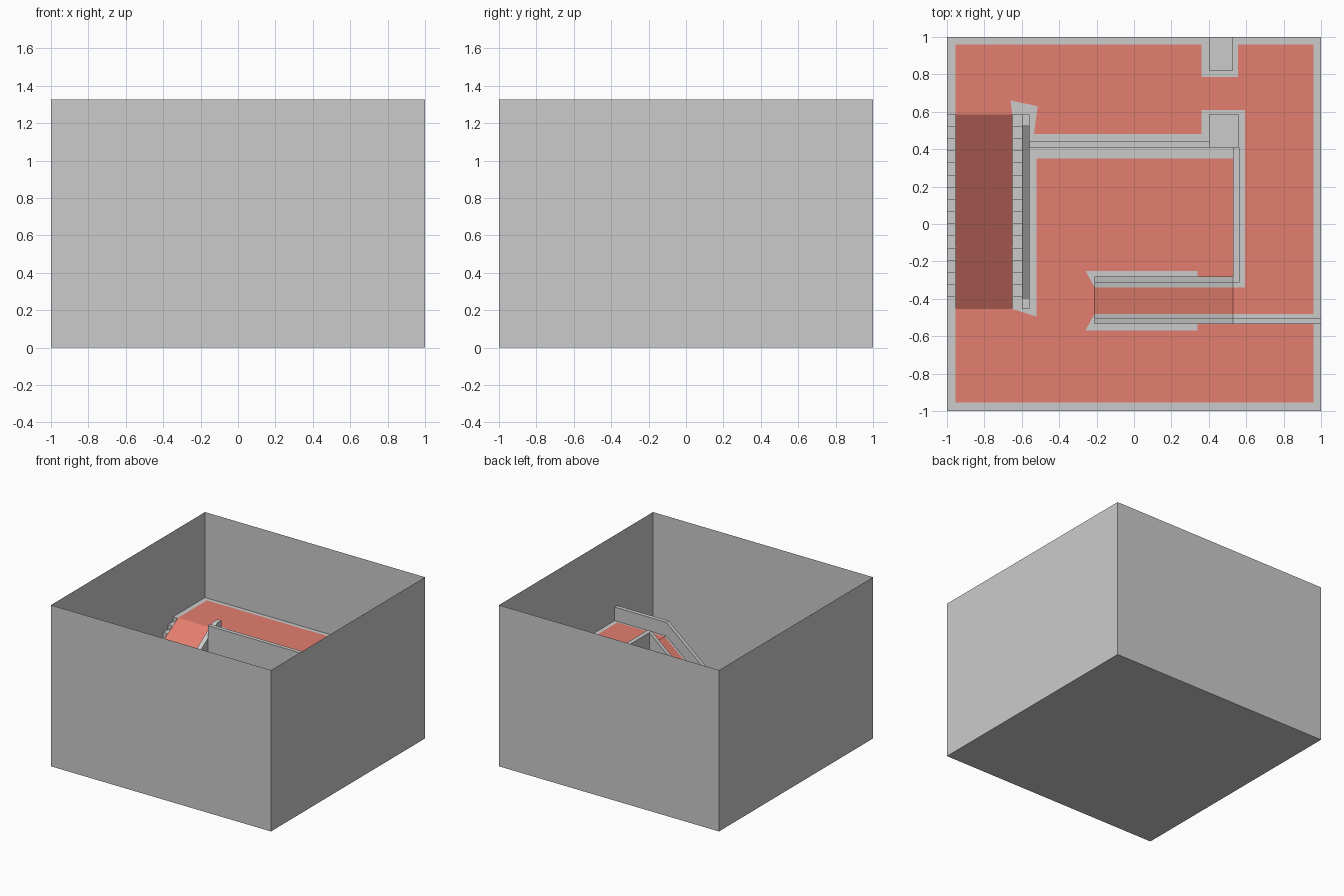
import bpy
import bmesh

if "Cube" in bpy.data.objects:
    bpy.data.objects.remove(bpy.data.objects["Cube"])


def material(name, color):
    m = bpy.data.materials.new(name)
    m.diffuse_color = (*color, 1)
    m.use_nodes = True
    m.node_tree.nodes["Principled BSDF"].inputs["Base Color"].default_value = m.diffuse_color
    return m


GREY = material("plaster grey", (0.60, 0.60, 0.60))
RED = material("carpet red", (0.78, 0.21, 0.16))

H = 1.325      # outer wall height
UP = 0.623     # upper floor level
RAIL = 0.735   # parapet top
LIFT = 0.004   # carpet height above its floor


def finish(name, bm, mat, solid=True):
    if solid:
        bmesh.ops.recalc_face_normals(bm, faces=bm.faces)
    mesh = bpy.data.meshes.new(name)
    bm.to_mesh(mesh)
    bm.free()
    mesh.materials.append(mat)
    ob = bpy.data.objects.new(name, mesh)
    bpy.context.collection.objects.link(ob)
    return ob


def flat(name, pts, z, mat):
    """Horizontal polygon facing up."""
    bm = bmesh.new()
    f = bm.faces.new([bm.verts.new((x, y, z)) for x, y in pts])
    f.normal_update()
    if f.normal.z < 0:
        f.normal_flip()
    return finish(name, bm, mat, False)


def sweep(name, pts, axis, lo, hi, mat, closed=True):
    """Profile swept along x (pts are y,z) or along y (pts are x,z)."""
    bm = bmesh.new()

    def place(p, t):
        return (t, p[0], p[1]) if axis == "x" else (p[0], t, p[1])

    a = [bm.verts.new(place(p, lo)) for p in pts]
    b = [bm.verts.new(place(p, hi)) for p in pts]
    n = len(pts)
    for i in range(n if closed else n - 1):
        j = (i + 1) % n
        bm.faces.new((a[i], a[j], b[j], b[i]))
    if closed:
        bm.faces.new(a)
        bm.faces.new(b)
    ob = finish(name, bm, mat, closed)
    if not closed and sum(f.normal.z * f.area for f in ob.data.polygons) < 0:
        ob.data.flip_normals()
    return ob


def block(name, x0, x1, y0, y1, top):
    return sweep(name, [(x0, 0), (x1, 0), (x1, top), (x0, top)], "y", y0, y1, GREY)


# Outer shell: a box without a lid
bm = bmesh.new()
bmesh.ops.create_cube(bm, size=2)
for v in bm.verts:
    v.co.z = H if v.co.z > 0 else 0
lid = [f for f in bm.faces if f.calc_center_median().z > H - 0.01]
bmesh.ops.delete(bm, geom=lid, context="FACES_ONLY")
finish("outer_walls_and_floor", bm, GREY, False)

# Upper floor: back corridor and right-hand room
flat("upper_floor", [(-1, 0.585), (-0.56, 0.585), (-0.56, 0.41), (0.53, 0.41),
                     (0.53, -0.535), (1, -0.535), (1, 1), (-1, 1)], UP, GREY)

# Parapet walls holding the upper floor
block("corridor_parapet", -0.56, 0.40, 0.41, 0.442, RAIL)
block("room_parapet", 0.53, 0.565, -0.312, 0.41, RAIL)
block("front_parapet", 0.53, 1, -0.535, -0.502, RAIL)

# Door pillars between corridor and room
block("inner_pillar", 0.40, 0.562, 0.41, 0.585, 0.80)
block("outer_pillar", 0.40, 0.53, 0.822, 1, 0.80)

# Left staircase: sixteen steps rising to the back
Y0, Y1, STEPS = -0.455, 0.585, 16
profile = []
for i in range(STEPS):
    y = Y0 + (Y1 - Y0) * i / STEPS
    y_next = Y0 + (Y1 - Y0) * (i + 1) / STEPS
    z = UP * i / STEPS
    profile += [(y, z), (y_next, z)]
profile.append((Y1, UP))
sweep("stairs", profile, "x", -1, -0.598, GREY, closed=False)
sweep("stair_carpet", [(Y0, LIFT), (Y1, UP + LIFT)], "x", -0.955, -0.65, RED, closed=False)
sweep("stair_banister", [(Y0, 0), (Y1, 0), (Y1, 0.71), (0.53, 0.71), (-0.40, 0.10), (Y0, 0.10)],
      "x", -0.598, -0.56, GREY)

# Ramp from the right-hand room down to the left, with sloping sides
X0, X1 = -0.21, 0.53
sweep("ramp", [(X0, 0), (X1, UP)], "y", -0.502, -0.312, GREY, closed=False)
sweep("ramp_carpet", [(X0, LIFT), (X1, UP + LIFT)], "y", -0.48, -0.34, RED, closed=False)
for side, y0, y1 in (("back", -0.312, -0.28), ("front", -0.535, -0.502)):
    sweep("ramp_side_" + side, [(X0, 0), (X1, 0), (X1, RAIL), (X0, RAIL - UP)],
          "y", y0, y1, GREY)

# Carpets leaving a grey margin along the walls
flat("lower_carpet", [
    (-0.955, -0.955), (0.96, -0.955), (0.96, -0.535), (0.34, -0.535), (0.34, -0.57),
    (-0.26, -0.57), (X0, -0.48), (X0, -0.34), (-0.26, -0.25), (0.34, -0.25),
    (0.34, -0.28), (0.53, -0.28), (0.53, 0.35), (-0.52, 0.35), (-0.52, -0.495),
    (-0.65, Y0), (-0.955, Y0)], LIFT, RED)
flat("upper_carpet", [
    (-0.955, Y1), (-0.65, Y1), (-0.66, 0.66), (-0.515, 0.63), (-0.535, 0.48),
    (0.36, 0.48), (0.36, 0.61), (0.593, 0.61), (0.593, -0.34), (0.53, -0.34),
    (0.53, -0.48), (0.96, -0.48), (0.96, 0.96), (0.555, 0.96), (0.555, 0.785),
    (0.36, 0.785), (0.36, 0.96), (-0.955, 0.96)], UP + LIFT, RED)
